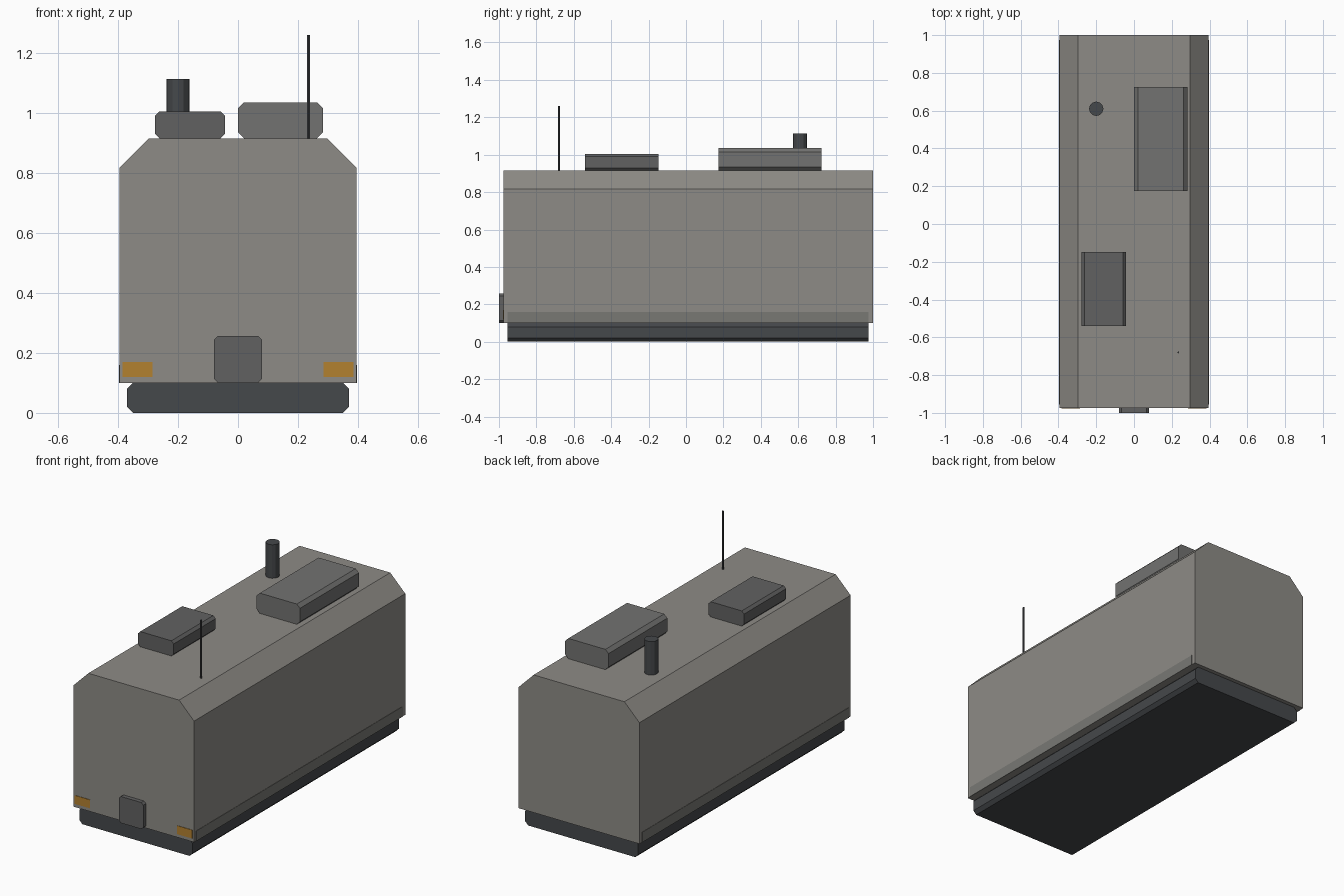
import bpy, bmesh

if "Cube" in bpy.data.objects:
    bpy.data.objects.remove(bpy.data.objects["Cube"])


def material(name, rgb):
    m = bpy.data.materials.new(name)
    m.diffuse_color = (*rgb, 1)
    m.use_nodes = True
    m.node_tree.nodes["Principled BSDF"].inputs["Base Color"].default_value = m.diffuse_color
    return m


HULL = material("warm_grey", (0.27, 0.26, 0.24))
DARK = material("dark_grey", (0.06, 0.065, 0.07))
MID = material("mid_grey", (0.12, 0.12, 0.12))
PANEL = material("panel_grey", (0.17, 0.17, 0.165))
STRIPE = material("stripe_grey", (0.19, 0.19, 0.175))
AMBER = material("amber", (0.45, 0.22, 0.03))


def prism(name, x, y, z, mat, top=0.0, bottom=0.0):
    """Box running along y, with its long edges chamfered at top and bottom."""
    (x0, x1), (y0, y1), (z0, z1) = x, y, z
    outline = []
    for px, pz, c, sx, sz, flip in ((x0, z0, bottom, 1, 1, False), (x1, z0, bottom, -1, 1, True),
                                    (x1, z1, top, -1, -1, False), (x0, z1, top, 1, -1, True)):
        corner = [(px, pz + sz * c), (px + sx * c, pz)] if c else [(px, pz)]
        outline += corner[::-1] if flip else corner
    bm = bmesh.new()
    face = bm.faces.new([bm.verts.new((a, y0, b)) for a, b in outline])
    ext = bmesh.ops.extrude_face_region(bm, geom=[face])
    verts = [v for v in ext["geom"] if isinstance(v, bmesh.types.BMVert)]
    bmesh.ops.translate(bm, verts=verts, vec=(0, y1 - y0, 0))
    bmesh.ops.recalc_face_normals(bm, faces=bm.faces)
    me = bpy.data.meshes.new(name)
    bm.to_mesh(me)
    bm.free()
    me.materials.append(mat)
    ob = bpy.data.objects.new(name, me)
    bpy.context.collection.objects.link(ob)
    return ob


def rod(name, x, y, z0, z1, radius, sides, mat):
    bpy.ops.mesh.primitive_cylinder_add(vertices=sides, radius=radius, depth=z1 - z0,
                                        location=(x, y, (z0 + z1) / 2))
    ob = bpy.context.object
    ob.name = name
    ob.data.materials.append(mat)


# Main shell and undercarriage
prism("body", (-0.395, 0.395), (-0.975, 1.0), (0.10, 0.915), HULL, top=0.098)
prism("base", (-0.37, 0.37), (-0.955, 0.975), (0.0, 0.10), DARK, top=0.02, bottom=0.02)

# Roof equipment
prism("rear_roof_unit", (0.0, 0.283), (0.175, 0.725), (0.915, 1.035), PANEL, 0.02, 0.02)
prism("front_roof_unit", (-0.277, -0.043), (-0.54, -0.147), (0.915, 1.005), MID, 0.015, 0.015)
rod("exhaust_stack", -0.2, 0.61, 0.91, 1.113, 0.038, 12, DARK)
rod("antenna", 0.235, -0.68, 0.91, 1.26, 0.005, 6, DARK)

# Coupling plate on the front
prism("front_coupling", (-0.08, 0.08), (-1.0, -0.97), (0.10, 0.257), MID, 0.013, 0.013)

# Marker lights and side stripes, one of each per side
for side, s in (("left", -1), ("right", 1)):
    prism(side + "_marker_light", sorted((s * 0.285, s * 0.385)), (-0.978, -0.97),
          (0.12, 0.17), AMBER)
    prism(side + "_side_stripe", sorted((s * 0.39, s * 0.397)), (-0.955, 0.975),
          (0.10, 0.16), STRIPE)
